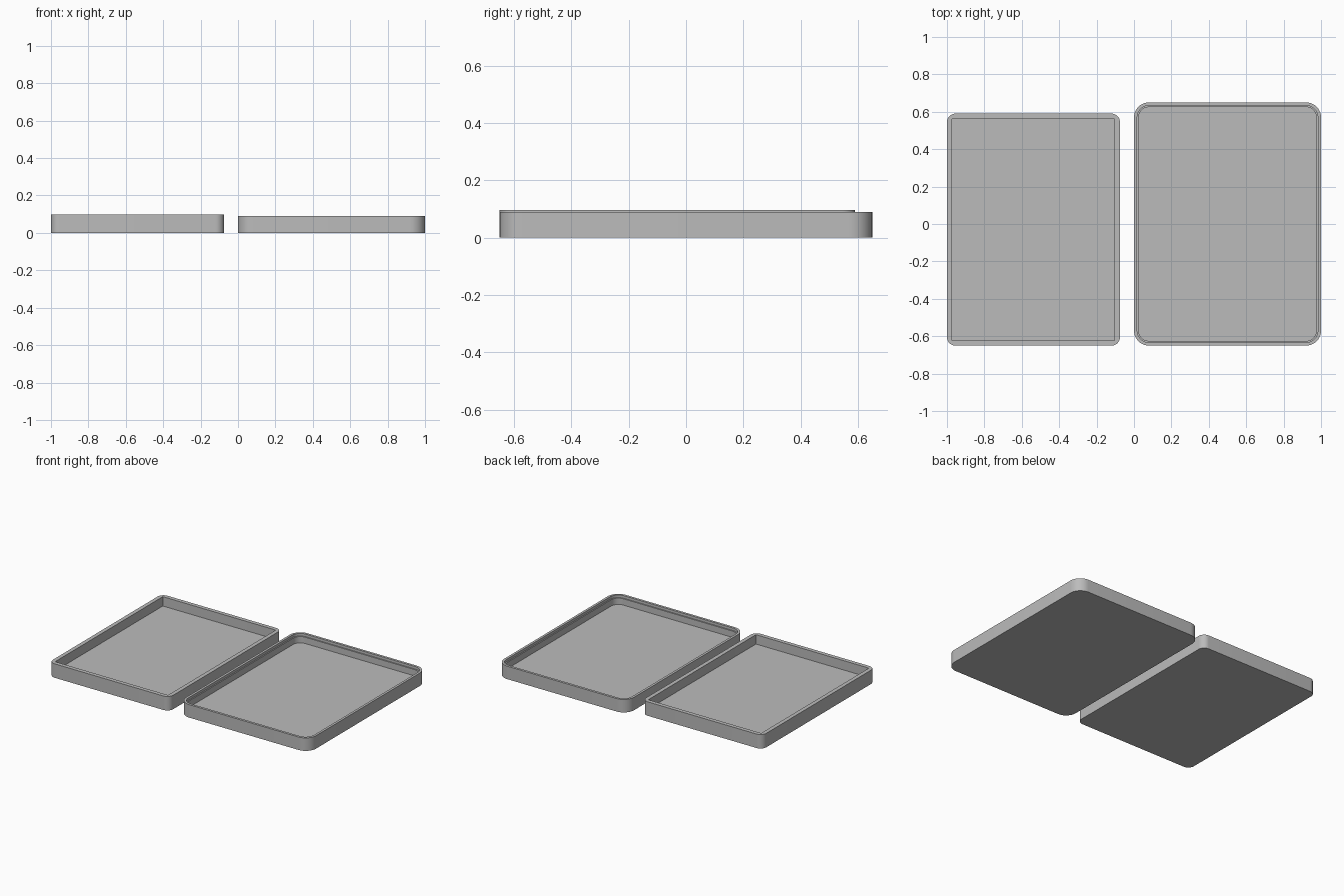
import bpy, bmesh, math

if "Cube" in bpy.data.objects:
    bpy.data.objects.remove(bpy.data.objects["Cube"])

grey = bpy.data.materials.new("light grey")
grey.diffuse_color = (0.5, 0.5, 0.5, 1)
grey.use_nodes = True
grey.node_tree.nodes["Principled BSDF"].inputs["Base Color"].default_value = grey.diffuse_color

SEG = 10  # segments per rounded corner


def loop(x0, x1, y0, y1, inset, radius, z):
    """Points of a rounded rectangle, inset from its bounds."""
    r = max(radius, 0.0005)
    x0, x1, y0, y1 = x0 + inset, x1 - inset, y0 + inset, y1 - inset
    corners = [(x1 - r, y1 - r), (x0 + r, y1 - r), (x0 + r, y0 + r), (x1 - r, y0 + r)]
    pts = []
    for i, (cx, cy) in enumerate(corners):
        for k in range(SEG + 1):
            a = math.pi / 2 * (i + k / SEG)
            pts.append((cx + r * math.cos(a), cy + r * math.sin(a), z))
    return pts


def tray(name, bounds, profile):
    """Skin a tray through (inset, corner radius, height) steps, outside to inside."""
    bm = bmesh.new()
    rings = [[bm.verts.new(p) for p in loop(*bounds, *step)] for step in profile]
    n = len(rings[0])
    for a, b in zip(rings, rings[1:]):
        for i in range(n):
            j = (i + 1) % n
            bm.faces.new((a[i], a[j], b[j], b[i]))
    bm.faces.new(rings[0][::-1])   # underside
    bm.faces.new(rings[-1])        # inner floor
    mesh = bpy.data.meshes.new(name)
    bm.to_mesh(mesh)
    bm.free()
    mesh.materials.append(grey)
    obj = bpy.data.objects.new(name, mesh)
    bpy.context.collection.objects.link(obj)
    bpy.context.view_layer.objects.active = obj
    obj.select_set(True)
    bpy.ops.object.shade_smooth_by_angle(angle=math.radians(30))
    obj.select_set(False)


# Box base: rounded outside, square-cornered inside
tray("box_base", (-1.0, -0.075, -0.65, 0.59), [
    (0, 0.045, 0), (0, 0.045, 0.097), (0.028, 0, 0.097), (0.028, 0, 0.032)])

# Box lid: larger corners and a stepped inner rim
tray("box_lid", (0.0, 1.0, -0.65, 0.65), [
    (0, 0.08, 0), (0, 0.08, 0.09), (0.017, 0.063, 0.09), (0.017, 0.063, 0.072),
    (0.025, 0.055, 0.072), (0.025, 0.055, 0.028)])
